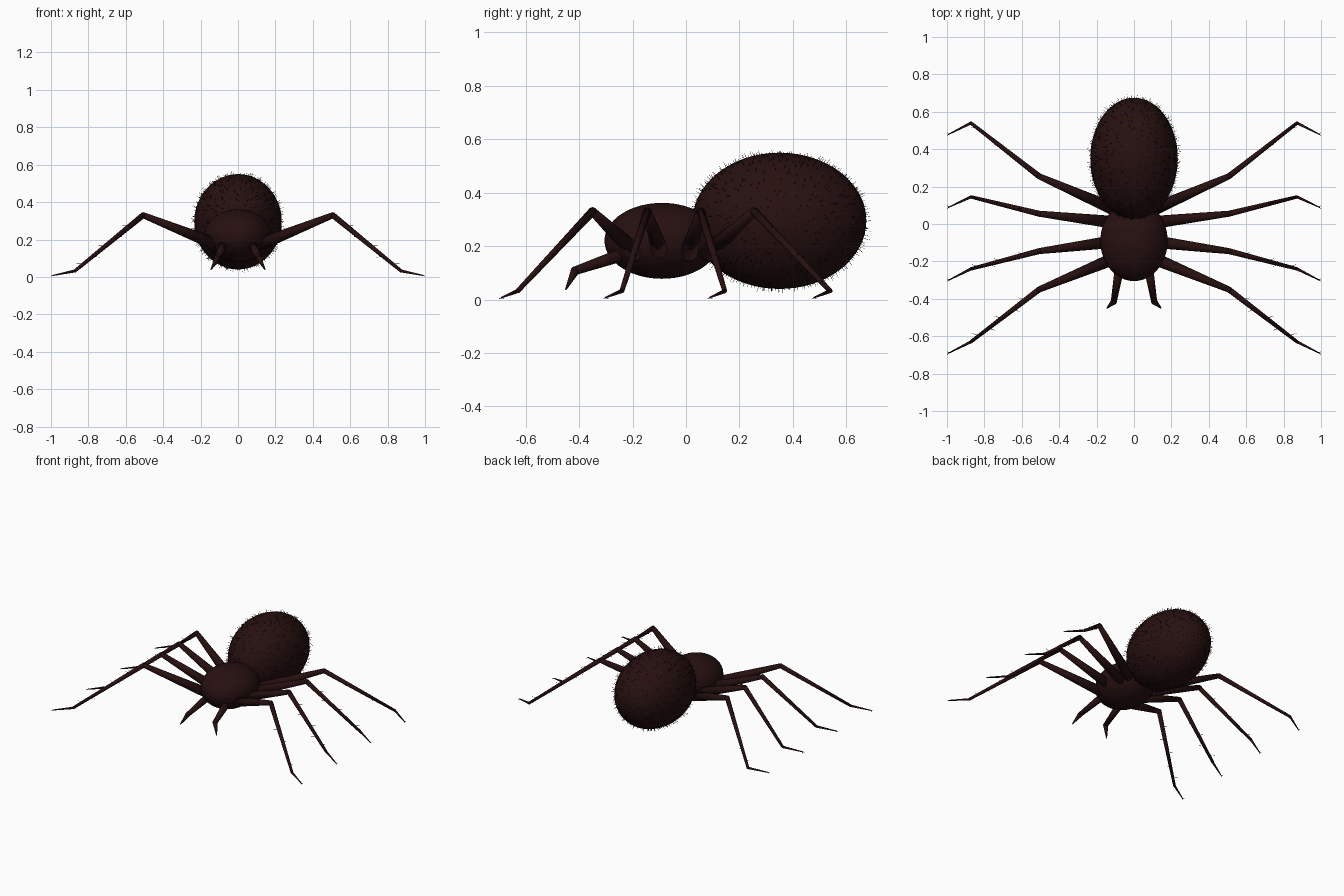
import bpy, bmesh, math, random
from mathutils import Vector, Matrix

random.seed(4)
if "Cube" in bpy.data.objects:
    bpy.data.objects.remove(bpy.data.objects["Cube"], do_unlink=True)


def material(name, colour):
    m = bpy.data.materials.new(name)
    m.use_nodes = True
    m.diffuse_color = colour
    m.node_tree.nodes["Principled BSDF"].inputs["Base Color"].default_value = colour
    return m


SKIN = material("dark red brown", (0.02, 0.005, 0.005, 1))
HAIR = material("near black hair", (0.006, 0.003, 0.003, 1))


def finish(bm, name, mat, smooth=True):
    mesh = bpy.data.meshes.new(name)
    bm.to_mesh(mesh)
    bm.free()
    mesh.materials.append(mat)
    for p in mesh.polygons:
        p.use_smooth = smooth
    obj = bpy.data.objects.new(name, mesh)
    bpy.context.collection.objects.link(obj)
    return obj


def ellipsoid(name, centre, radii):
    bm = bmesh.new()
    # poles point along the body
    bmesh.ops.create_uvsphere(bm, u_segments=48, v_segments=32, radius=1,
                              matrix=Matrix.Rotation(math.pi / 2, 4, "X"))
    bmesh.ops.scale(bm, vec=radii, verts=bm.verts)
    bmesh.ops.translate(bm, vec=centre, verts=bm.verts)
    return finish(bm, name, SKIN)


def taper(bm, a, b, r1, r2, sides=12):
    a, b = Vector(a), Vector(b)
    d = b - a
    mat = Matrix.Translation((a + b) / 2) @ d.to_track_quat("Z", "Y").to_matrix().to_4x4()
    bmesh.ops.create_cone(bm, cap_ends=True, segments=sides, radius1=r1,
                          radius2=r2, depth=d.length, matrix=mat)


def ball(bm, centre, r):
    bmesh.ops.create_uvsphere(bm, u_segments=12, v_segments=8, radius=r,
                              matrix=Matrix.Translation(centre))


def limb(name, points, radii):
    """Chain of tapered segments; radii holds a start and end per segment."""
    bm = bmesh.new()
    for a, b, (r1, r2) in zip(points, points[1:], radii):
        ball(bm, a, r1)
        taper(bm, a, b, r1, r2)
    obj = finish(bm, name, SKIN)
    return obj


# Body
AB_C, AB_R = Vector((0, 0.35, 0.295)), Vector((0.234, 0.325, 0.255))
ellipsoid("abdomen", AB_C, AB_R)
ellipsoid("cephalothorax", (0, -0.09, 0.22), (0.18, 0.215, 0.142))

# Fine hairs over the abdomen
bm = bmesh.new()
COUNT = 900
for i in range(COUNT):
    z = 1 - 2 * (i + 0.5) / COUNT
    t = i * math.pi * (3 - math.sqrt(5)) + random.uniform(-0.3, 0.3)
    s = math.sqrt(1 - z * z)
    u = Vector((s * math.cos(t), z, s * math.sin(t)))
    root = AB_C + u * AB_R
    n = Vector([c / r for c, r in zip(u, AB_R)]).normalized()
    lean = Vector([random.uniform(-0.2, 0.2) for _ in range(3)])
    taper(bm, root - n * 0.004, root + (n + lean) * random.uniform(0.01, 0.022),
          0.0014, 0.0004, 3)
finish(bm, "abdomen_hairs", HAIR, False)

# Legs: y of hip, knee, ankle and tip for each pair
LEGS = {
    "front": (-0.19, -0.35, -0.63, -0.69),
    "second": (-0.095, -0.145, -0.24, -0.30),
    "third": (0.01, 0.055, 0.145, 0.09),
    "rear": (0.085, 0.255, 0.54, 0.48),
}
XZ = ((0.12, 0.175), (0.507, 0.33), (0.872, 0.032), (0.99, 0.008))
LEG_R = ((0.034, 0.016), (0.016, 0.009), (0.008, 0.003))

for side, sx in (("left", 1), ("right", -1)):
    for pair, ys in LEGS.items():
        pts = [Vector((sx * x, y, z)) for (x, z), y in zip(XZ, ys)]
        limb(f"{pair}_leg_{side}", pts, LEG_R)

        # Spines along the shin, alternating sides, and a forked claw
        bm = bmesh.new()
        shin = pts[2] - pts[1]
        for k, f in enumerate((0.2, 0.38, 0.55, 0.74, 0.88)):
            root = pts[1] + shin * f
            out = Vector((sx * 0.04, 0.012 * (-1) ** k, 0.004))
            if k % 2:
                out = Vector((-sx * 0.036, -0.012, -0.004))
            taper(bm, root, root + out, 0.002, 0.0005, 4)
        for dy in (-0.009, 0.009):
            taper(bm, pts[3], pts[3] + Vector((sx * 0.01, dy, -0.005)),
                  0.0025, 0.0005, 4)
        finish(bm, f"{pair}_leg_spines_{side}", HAIR, False)

    # Feelers beside the mouth
    palp = [Vector((sx * x, y, z)) for x, y, z in
            ((0.075, -0.22, 0.175), (0.108, -0.415, 0.108), (0.145, -0.45, 0.038))]
    limb(f"feeler_{side}", palp, ((0.026, 0.016), (0.017, 0.003)))
